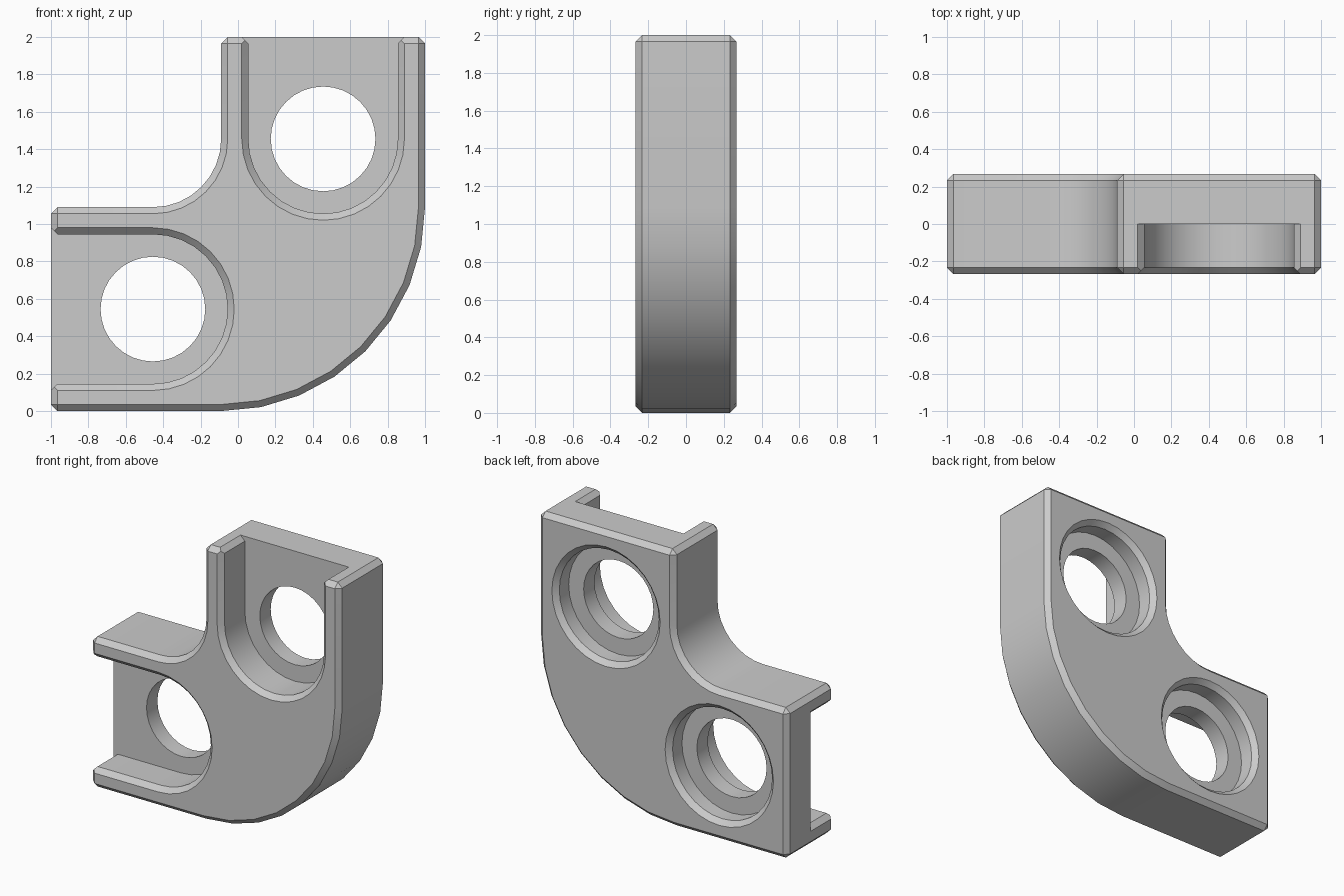
import bpy, bmesh
from math import sin, cos, pi

if "Cube" in bpy.data.objects:
    bpy.data.objects.remove(bpy.data.objects["Cube"])

HALF, CH = 0.268, 0.035        # half thickness, chamfer width
C = (0.455, 1.455)             # hole centre on the upright arm
R = 0.40                       # recess radius


def arc(cx, cz, r, a0, a1, n):
    """Points (x, z) on an arc, angles in degrees."""
    steps = [(a0 + (a1 - a0) * i / n) * pi / 180 for i in range(n + 1)]
    return [(cx + r * cos(a), cz + r * sin(a)) for a in steps]


def loft(name, layers, flip=False):
    """Closed solid through (y, outline) layers; flip mirrors to the other arm."""
    bm = bmesh.new()
    rings = []
    for y, pts in layers:
        if flip:
            pts = [(1 - z, 1 - x) for x, z in pts]
        rings.append([bm.verts.new((x, y, z)) for x, z in pts])
    for a, b in zip(rings, rings[1:]):
        n = len(a)
        for i in range(n):
            j = (i + 1) % n
            bm.faces.new((a[i], a[j], b[j], b[i]))
    bm.faces.new(rings[0])
    bm.faces.new(rings[-1])
    bmesh.ops.recalc_face_normals(bm, faces=bm.faces)
    mesh = bpy.data.meshes.new(name)
    bm.to_mesh(mesh)
    bm.free()
    ob = bpy.data.objects.new(name, mesh)
    bpy.context.collection.objects.link(ob)
    return ob


def pocket(r, grow):
    """U-shaped recess outline whose open end flares by the chamfer."""
    x, z = C
    start, end, wide = 2 - CH + grow, 2.1, R + 0.1 + CH
    return ([(x - wide, end), (x - r, start)] + arc(x, z, r, 180, 360, 16)
            + [(x + r, start), (x + wide, end)])


def circle(r):
    return arc(*C, r, 0, 360, 32)[:-1]


# Bent body with chamfered outer edges
outline = ([(-1, 0)] + arc(-0.09, 1.09, 1.09, 270, 360, 8)
           + [(1, 2), (-0.09, 2)] + arc(-0.455, 1.455, 0.365, 0, -90, 8)
           + [(-1, 1.09)])
body = loft("angle_connector", [(-HALF, outline), (HALF, outline)])
bevel = body.modifiers.new("edge_chamfer", 'BEVEL')
bevel.width, bevel.segments = CH, 1
bevel.limit_method, bevel.angle_limit = 'ANGLE', pi / 6
bevel.use_clamp_overlap = False

# Front recess and stepped rear hole, repeated on both arms
EXTRA = 2 * CH
for arm, flip in (("upright", False), ("level", True)):
    cutters = [
        loft(arm + "_recess_cutter",
             [(0, pocket(R, 0)), (CH - HALF, pocket(R, 0)),
              (CH - HALF - EXTRA, pocket(R + EXTRA, EXTRA))], flip),
        loft(arm + "_hole_cutter",
             [(-0.1, circle(0.28)), (0.125, circle(0.28)),
              (0.125, circle(R)), (HALF - CH, circle(R)),
              (HALF - CH + EXTRA, circle(R + EXTRA))], flip)]
    for cutter in cutters:
        cutter.hide_render = True
        cutter.hide_set(True)
        cut = body.modifiers.new(cutter.name, 'BOOLEAN')
        cut.operation, cut.solver, cut.object = 'DIFFERENCE', 'EXACT', cutter

# Bake the cuts, then smooth the curved walls
bpy.context.view_layer.objects.active = body
body.select_set(True)
for name in [m.name for m in body.modifiers]:
    bpy.ops.object.modifier_apply(modifier=name)
for ob in list(bpy.data.objects):
    if ob is not body and ob.name.endswith("_cutter"):
        bpy.data.objects.remove(ob)
bpy.ops.object.shade_smooth_by_angle(angle=pi / 6)
